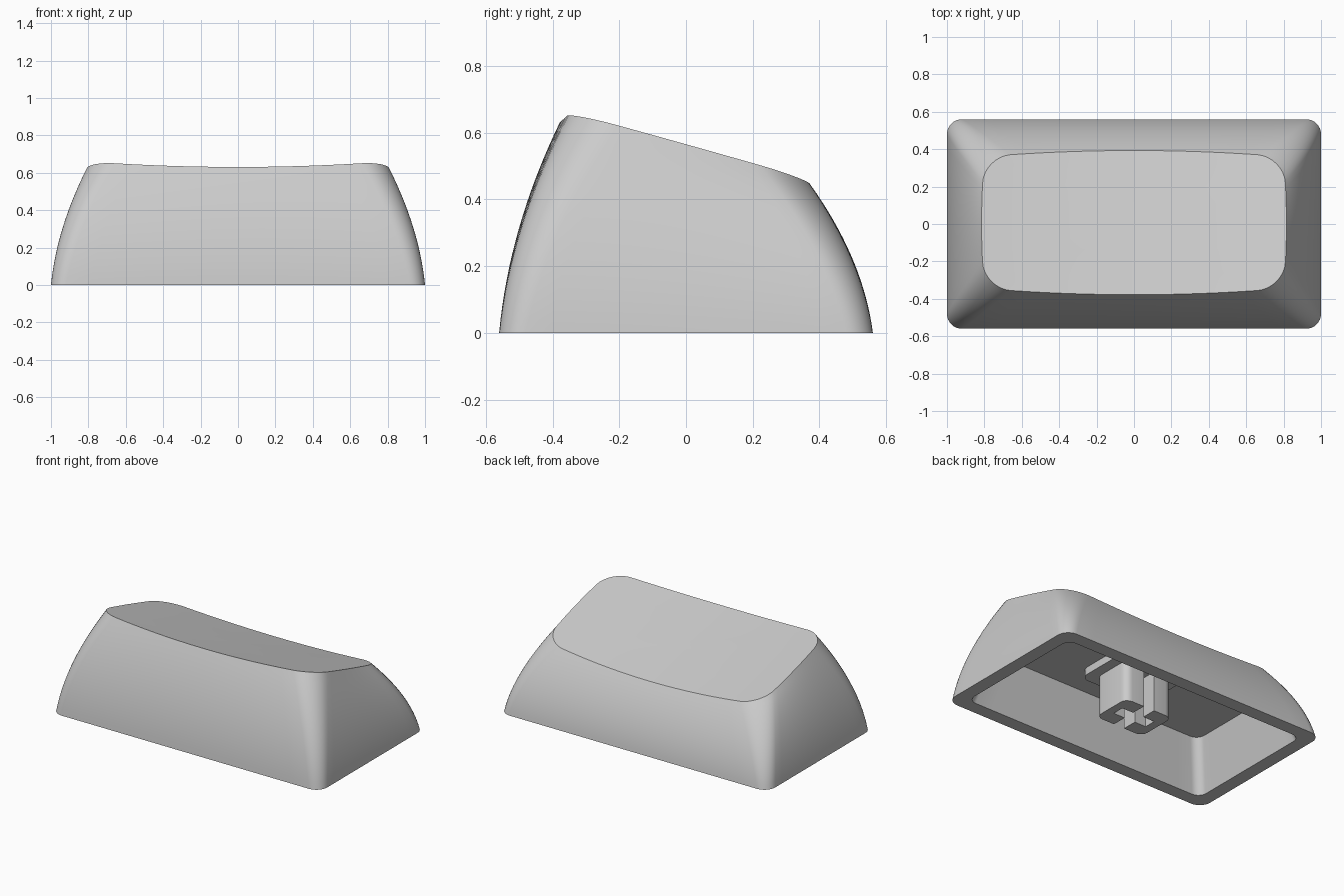
import bpy, bmesh, math

cube = bpy.data.objects.get("Cube")
if cube:
    bpy.data.objects.remove(cube, do_unlink=True)

grey = bpy.data.materials.new("light_grey_plastic")
grey.use_nodes = True
GREY = (0.6, 0.6, 0.6, 1)
grey.diffuse_color = GREY
grey.node_tree.nodes["Principled BSDF"].inputs["Base Color"].default_value = GREY


def finish(name, bm):
    """Turn a bmesh into a smooth-shaded object with crisp edges."""
    bmesh.ops.recalc_face_normals(bm, faces=bm.faces)
    mesh = bpy.data.meshes.new(name)
    bm.to_mesh(mesh)
    bm.free()
    mesh.materials.append(grey)
    obj = bpy.data.objects.new(name, mesh)
    bpy.context.collection.objects.link(obj)
    bpy.ops.object.select_all(action="DESELECT")
    obj.select_set(True)
    bpy.context.view_layer.objects.active = obj
    bpy.ops.object.shade_smooth_by_angle(angle=math.radians(28))
    return obj


def rounded_rect(hx, front, back, r, arc=8, edge=14):
    """Counter-clockwise rounded rectangle with subdivided straight edges."""
    corners = [(hx - r, back - r), (-hx + r, back - r),
               (-hx + r, front + r), (hx - r, front + r)]
    pts = []
    for i, (cx, cy) in enumerate(corners):
        for k in range(arc + 1):
            a = math.pi / 2 * (i + k / arc)
            pts.append((cx + r * math.cos(a), cy + r * math.sin(a)))
        a = math.pi / 2 * (i + 1)
        nx, ny = corners[(i + 1) % 4]
        end = (nx + r * math.cos(a), ny + r * math.sin(a))
        start = pts[-1]
        for k in range(1, edge):
            f = k / edge
            pts.append(tuple(s + (e - s) * f for s, e in zip(start, end)))
    return pts


def dish(x, y):
    return 0.525 + 0.06 * x * x - 0.28 * y


def outline(t):
    """Outer wall outline at height fraction t; the sides bulge toward the top."""
    c = 0.32 * t + 0.68 * t * t
    hx, front, back = 1 - 0.2 * c, -0.56 + 0.215 * c, 0.56 - 0.2 * c
    pts = []
    for x, y in rounded_rect(hx, front, back, 0.08 + 0.06 * t):
        u, v = x / hx, y / (back if y > 0 else -front)
        pts.append((x + 0.015 * c * u * (1 - v * v),
                    y + 0.033 * c * v * (1 - u * u)))
    return pts


# Hollow cap: ceiling, cavity wall, rim, curved outer wall, dished top
rings = [[(x, y, 0.33) for x, y in rounded_rect(0.82, -0.38, 0.38, 0.06)],
         [(x, y, 0) for x, y in rounded_rect(0.91, -0.47, 0.47, 0.06)]]
top = outline(1)
STEPS = 16
for s in range(STEPS + 1):
    t = s / STEPS
    rings.append([(x, y, t * dish(*p)) for (x, y), p in zip(outline(t), top)])
for s in (0.9, 0.75, 0.5, 0.25):
    rings.append([(x * s, y * s, dish(x * s, y * s)) for x, y in top])

bm = bmesh.new()
loops = [[bm.verts.new(p) for p in ring] for ring in rings]
for low, high in zip(loops, loops[1:]):
    n = len(low)
    for i in range(n):
        j = (i + 1) % n
        bm.faces.new((low[i], low[j], high[j], high[i]))
bm.faces.new(loops[0])
centre = bm.verts.new((0, 0, dish(0, 0)))
last = loops[-1]
for i, v in enumerate(last):
    bm.faces.new((v, last[(i + 1) % len(last)], centre))
finish("cap_shell", bm)


def prism(name, pts, z0, z1):
    bm = bmesh.new()
    face = bm.faces.new([bm.verts.new((x, y, z0)) for x, y in pts])
    ext = bmesh.ops.extrude_face_region(bm, geom=[face], use_keep_orig=True)
    moved = [g for g in ext["geom"] if isinstance(g, bmesh.types.BMVert)]
    bmesh.ops.translate(bm, vec=(0, 0, z1 - z0), verts=moved)
    return finish(name, bm)


# Stem: two C-shaped halves leaving a cross-shaped socket
W, D, R, SLOT, ARM = 0.18, 0.14, 0.05, 0.04, 0.125
half = [(SLOT, -D)]
for sign in (-1, 1):
    arc = [(W - R + R * math.cos(a), sign * (D - R + R * math.sin(a)))
           for a in (math.pi / 2 * k / 5 for k in range(6))]
    half += arc if sign > 0 else arc[::-1]
half += [(SLOT, D), (SLOT, SLOT), (ARM, SLOT), (ARM, -SLOT), (SLOT, -SLOT)]
stem = prism("stem", half, 0.01, 0.335)
mirror = stem.modifiers.new("mirror", "MIRROR")
mirror.use_mirror_merge = False

# Flange where the stem meets the ceiling
prism("stem_flange", rounded_rect(0.25, -0.2, 0.2, 0.06, 6, 1), 0.28, 0.335)
